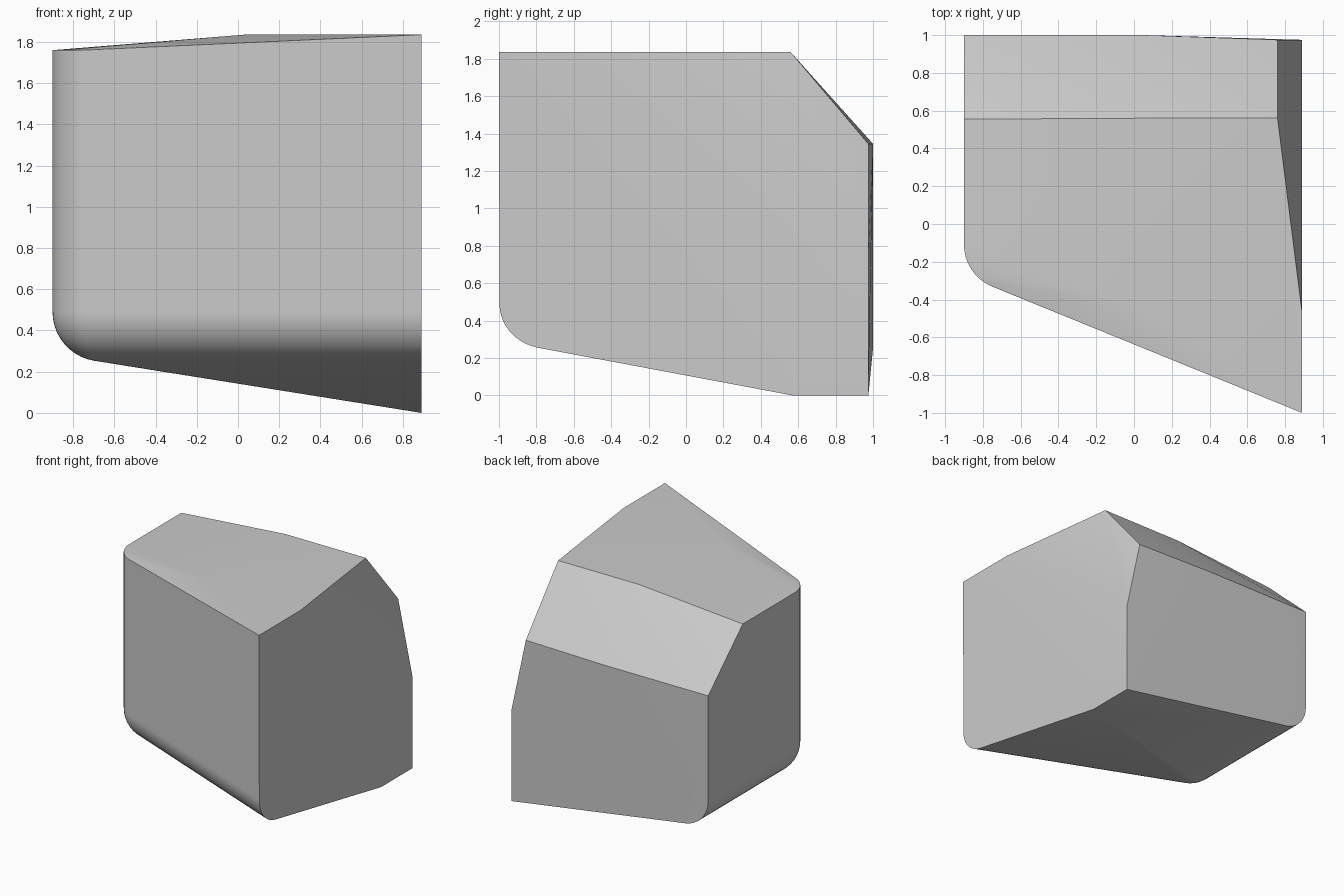
import bpy, bmesh
from math import radians, sin, cos
from mathutils import Vector

cube = bpy.data.objects.get("Cube")
if cube:
    bpy.data.objects.remove(cube, do_unlink=True)

grey = bpy.data.materials.new("light_grey")
grey.use_nodes = True
COLOUR = (0.6, 0.6, 0.6, 1)
grey.diffuse_color = COLOUR
grey.node_tree.nodes["Principled BSDF"].inputs["Base Color"].default_value = COLOUR

R = 0.24                                # fillet radius
CENTRE = Vector((-0.66, -0.109, 0.49))  # centre of the rounded lower corner
RIGHT, BACK, LOW_TOP, TOP = 0.89, 1.0, 1.76, 1.835
SWEEP = radians(67.9)                   # turn from the side wall to the slanted front
STEPS = 10

# Sharp corners of the faceted body
points = [Vector(p) for p in (
    # flat part of the top
    (RIGHT, -1, TOP), (RIGHT, -0.47, TOP), (0.76, 0.56, TOP),
    (0.03, 0.56, TOP), (0.03, -0.43, TOP),
    # lower side of the top and the rear chamfer
    (-0.9, 0.555, LOW_TOP), (-0.9, BACK, 1.345), (0.05, BACK, 1.345), (0.76, 0.975, 1.345),
    # folded side wall and floor
    (RIGHT, 0.975, 0.74), (RIGHT, 0.975, 0), (RIGHT, 0.57, 0))]

# Rounded corner, with its three fillets carried along to the far faces
along_front = Vector((sin(SWEEP), -cos(SWEEP), 0))
for i in range(STEPS + 1):
    f = i / STEPS
    phi = f * SWEEP
    lowest = radians(81 - 2.5 * f)
    for j in range(STEPS + 1):
        theta = lowest * j / STEPS
        p = CENTRE + R * Vector((-cos(theta) * cos(phi), -cos(theta) * sin(phi), -sin(theta)))
        points.append(p)
        if i == 0:
            points.append(Vector((p.x, BACK, p.z)))
        if i == STEPS:
            points.append(p + along_front * ((RIGHT - p.x) / along_front.x))
        if j == 0:
            points.append(Vector((p.x, p.y, LOW_TOP)))

# Wrap the points in one convex skin
bm = bmesh.new()
for p in points:
    bm.verts.new(p)
bmesh.ops.remove_doubles(bm, verts=bm.verts, dist=0.002)
hull = bmesh.ops.convex_hull(bm, input=bm.verts)
loose = {g for g in hull["geom_interior"] + hull["geom_unused"] if isinstance(g, bmesh.types.BMVert)}
bmesh.ops.delete(bm, geom=[v for v in loose if v.is_valid and not v.link_faces], context="VERTS")
bmesh.ops.dissolve_limit(bm, angle_limit=radians(0.6), verts=bm.verts, edges=bm.edges)
bmesh.ops.recalc_face_normals(bm, faces=bm.faces)

mesh = bpy.data.meshes.new("faceted_block")
bm.to_mesh(mesh)
bm.free()
mesh.materials.append(grey)
block = bpy.data.objects.new("faceted_block", mesh)
bpy.context.collection.objects.link(block)

# Smooth the fillets, keep the cut edges crisp
bpy.context.view_layer.objects.active = block
block.select_set(True)
bpy.ops.object.shade_smooth_by_angle(angle=radians(25))
weighted = block.modifiers.new("even_shading", "WEIGHTED_NORMAL")
weighted.keep_sharp = True
